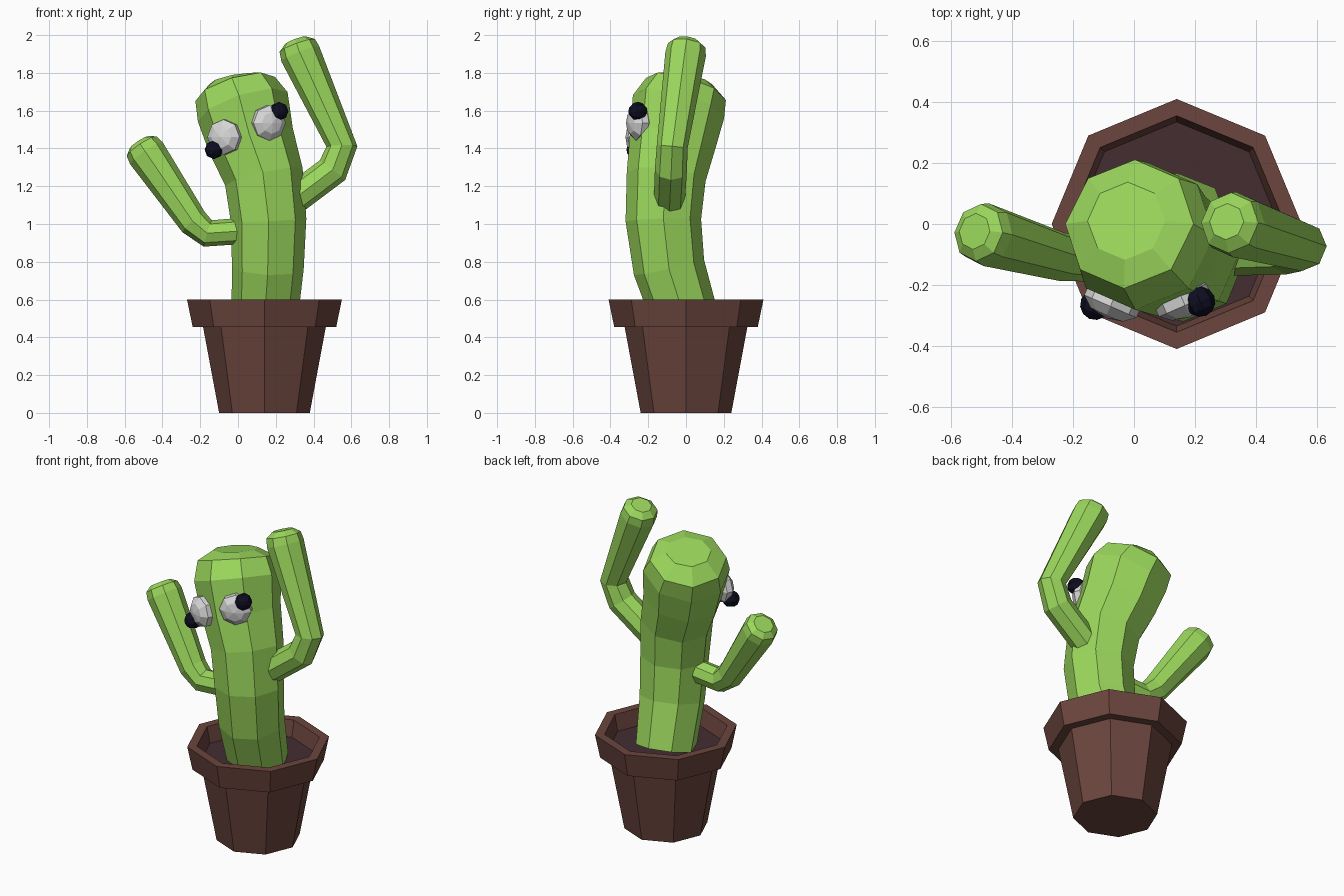
import bpy, bmesh, math
from mathutils import Vector

if "Cube" in bpy.data.objects:
    bpy.data.objects.remove(bpy.data.objects["Cube"])

SIDES = 8


def material(name, rgb):
    m = bpy.data.materials.new(name)
    m.diffuse_color = (*rgb, 1)
    m.use_nodes = True
    m.node_tree.nodes["Principled BSDF"].inputs["Base Color"].default_value = m.diffuse_color
    return m


green = material("cactus green", (0.328, 0.68, 0.107))
brown = material("pot brown", (0.147, 0.06, 0.047))
dirt = material("dark soil", (0.058, 0.027, 0.031))
white = material("eye white", (0.68, 0.68, 0.68))
black = material("pupil black", (0.004, 0.004, 0.015))


def finish(name, bm, mats):
    bmesh.ops.recalc_face_normals(bm, faces=bm.faces)
    mesh = bpy.data.meshes.new(name)
    bm.to_mesh(mesh)
    bm.free()
    for m in mats:
        mesh.materials.append(m)
    ob = bpy.data.objects.new(name, mesh)
    bpy.context.collection.objects.link(ob)
    return ob


def loft(name, stations, mats, axis=None, cap_mat=0):
    """Octagonal tube through (x, y, z, radius) stations, capped at both ends."""
    bm = bmesh.new()
    pts = [Vector(s[:3]) for s in stations]
    rings = []
    for i, s in enumerate(stations):
        if axis:
            t = Vector(axis)
        else:
            a = (pts[i] - pts[i - 1]).normalized() if i else Vector()
            b = (pts[i + 1] - pts[i]).normalized() if i < len(pts) - 1 else Vector()
            t = (a + b).normalized()
        u = Vector((0, 1, 0))
        u = (u - t * u.dot(t)).normalized()
        v = t.cross(u)
        rings.append([bm.verts.new(pts[i] + s[3] * (u * math.cos(k * math.tau / SIDES)
                                                    + v * math.sin(k * math.tau / SIDES)))
                      for k in range(SIDES)])
    for lo, hi in zip(rings, rings[1:]):
        for k in range(SIDES):
            n = (k + 1) % SIDES
            bm.faces.new((lo[k], lo[n], hi[n], hi[k]))
    bm.faces.new(rings[0])
    bm.faces.new(rings[-1]).material_index = cap_mat
    return finish(name, bm, mats)


def ball(name, centre, radii, facing, mat, segments, rings):
    """Low-poly ball with its pole turned towards a direction."""
    bm = bmesh.new()
    bmesh.ops.create_uvsphere(bm, u_segments=segments, v_segments=rings, radius=1)
    bmesh.ops.scale(bm, vec=radii, verts=bm.verts)
    ob = finish(name, bm, [mat])
    ob.location = centre
    ob.rotation_euler = Vector(facing).to_track_quat('Z', 'Y').to_euler()
    return ob


# Pot with rim; the last cap is the soil
pot_profile = [(0.24, 0), (0.325, 0.455), (0.38, 0.455), (0.41, 0.6), (0.355, 0.6), (0.335, 0.5)]
loft("pot", [(0.14, 0, z, r) for r, z in pot_profile], [brown, dirt], (0, 0, 1), 1)

# Swaying trunk with a domed head
loft("trunk", [
    (0.14, 0.0, 0.49, 0.175),
    (0.158, -0.09, 0.77, 0.19),
    (0.162, -0.12, 1.02, 0.2),
    (0.137, -0.105, 1.25, 0.21),
    (0.07, -0.07, 1.44, 0.23),
    (0.025, -0.04, 1.62, 0.25),
    (-0.015, 0.0, 1.715, 0.22),
    (-0.025, 0.01, 1.765, 0.13)], [green])

# Arms
loft("raised_arm", [
    (0.24, -0.09, 1.09, 0.082),
    (0.50, -0.08, 1.285, 0.085),
    (0.55, -0.073, 1.41, 0.082),
    (0.33, -0.002, 1.90, 0.108),
    (0.314, 0.004, 1.945, 0.1),
    (0.304, 0.008, 1.972, 0.06)], [green])
loft("lower_arm", [
    (0.04, -0.12, 0.965, 0.07),
    (-0.16, -0.115, 0.95, 0.073),
    (-0.235, -0.108, 1.01, 0.08),
    (-0.485, -0.035, 1.375, 0.104),
    (-0.51, -0.028, 1.412, 0.095),
    (-0.523, -0.024, 1.432, 0.06)], [green])

# Eyes and pupils
for side, s, eye, pupil in (
        ("left", -1, (-0.07, -0.253, 1.46), (-0.127, -0.265, 1.393)),
        ("right", 1, (0.16, -0.25, 1.535), (0.217, -0.255, 1.597))):
    ball(side + "_eye", eye, (0.098, 0.098, 0.06), (s * 0.4, -0.92, 0), white, 8, 5)
    ball(side + "_pupil", pupil, (0.05, 0.05, 0.05), (s * 0.4, -0.92, 0), black, 8, 6)
